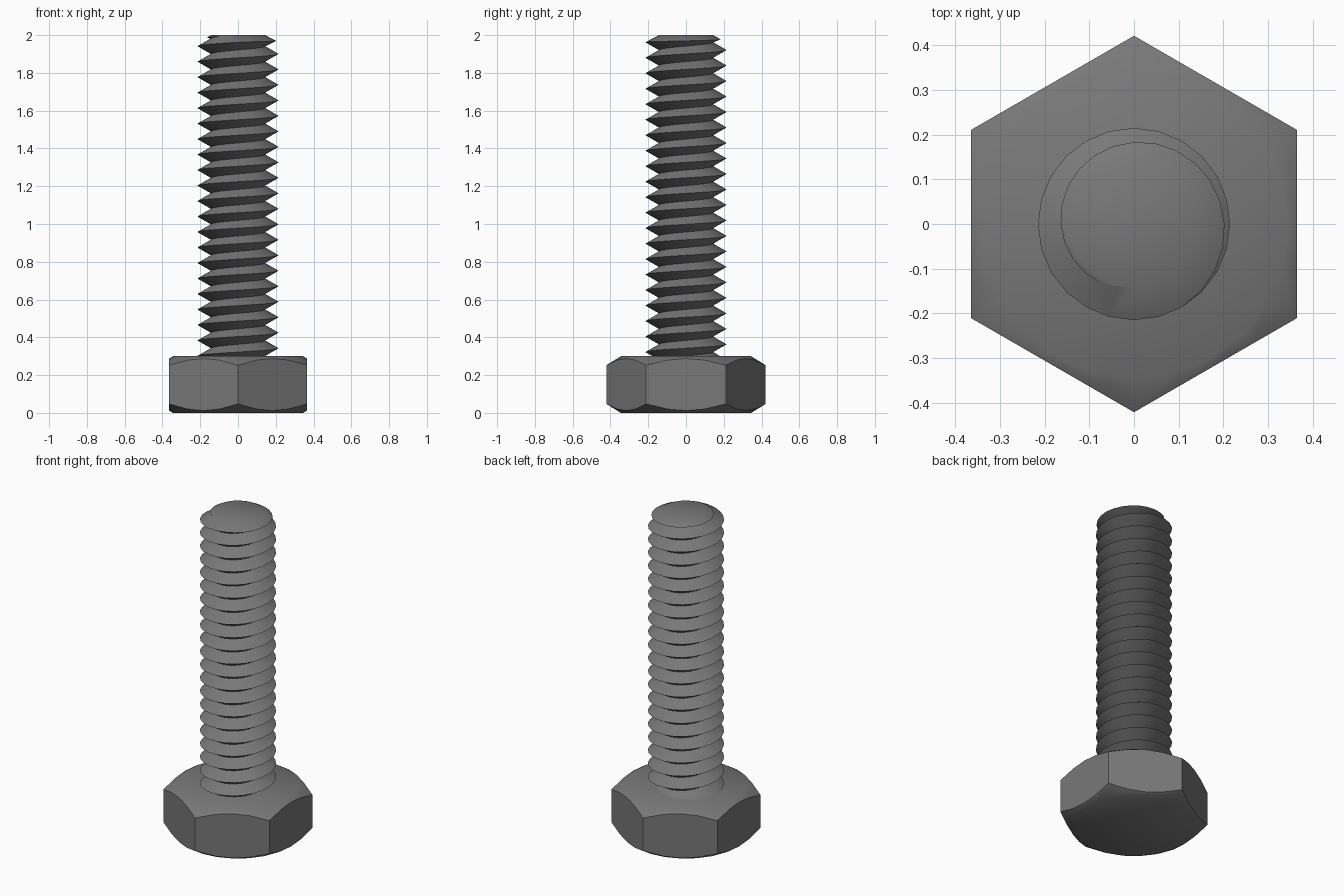
import bpy, bmesh, math

if "Cube" in bpy.data.objects:
    bpy.data.objects.remove(bpy.data.objects["Cube"])

STEEL = bpy.data.materials.new("dark steel")
STEEL.diffuse_color = (0.19, 0.19, 0.19, 1)
STEEL.use_nodes = True
STEEL.node_tree.nodes["Principled BSDF"].inputs["Base Color"].default_value = STEEL.diffuse_color

SEG = 24          # sides per full turn
HEAD_TOP = 0.30
TOP = 2.0


def polar(r, a, z):
    return (r * math.cos(a), r * math.sin(a), z)


def finish(bm, name):
    bmesh.ops.recalc_face_normals(bm, faces=bm.faces)
    mesh = bpy.data.meshes.new(name)
    bm.to_mesh(mesh)
    bm.free()
    mesh.materials.append(STEEL)
    ob = bpy.data.objects.new(name, mesh)
    bpy.context.collection.objects.link(ob)
    bpy.ops.object.select_all(action='DESELECT')
    ob.select_set(True)
    bpy.context.view_layer.objects.active = ob
    bpy.ops.object.shade_smooth_by_angle(angle=math.radians(35))


def hex_head():
    """Hexagonal prism with conical chamfers above and below."""
    bm = bmesh.new()
    flat, circle, slope = 0.365, 0.345, 0.62
    rings = [[], [], [], []]
    for i in range(SEG):
        a = 2 * math.pi * i / SEG
        off = (a + math.pi / 6) % (math.pi / 3) - math.pi / 6
        r = flat / math.cos(off)
        drop = (r - circle) * slope
        points = ((circle, 0), (r, drop), (r, HEAD_TOP - drop), (circle, HEAD_TOP))
        for ring, (radius, z) in zip(rings, points):
            ring.append(bm.verts.new(polar(radius, a, z)))
    for low, high in zip(rings, rings[1:]):
        for i in range(SEG):
            j = (i + 1) % SEG
            bm.faces.new((low[i], low[j], high[j], high[i]))
    bm.faces.new(rings[0])
    bm.faces.new(rings[3])
    finish(bm, "hex_head")


def threaded_shank():
    """V-shaped helical thread whose crest fades out over the last turn."""
    bm = bmesh.new()
    pitch, root_r, crest_r, turns = 0.082, 0.143, 0.215, 22
    start = 1.921 - pitch * (turns - 1)     # last turns begin inside the head
    steps = turns * SEG
    roots, crests = [], []
    for k in range(steps + SEG + 1):
        a = -math.pi / 2 + 2 * math.pi * k / SEG
        z = start + pitch * k / SEG
        roots.append(bm.verts.new(polar(root_r, a, min(z, TOP))))
        if k <= steps:
            t = max(0, (k - steps + SEG) / SEG)
            r = min(crest_r, 0.222 - 0.077 * t)
            cz = z + pitch / 2 if t == 0 else 1.964 + 0.034 * t ** 1.3
            crests.append(bm.verts.new(polar(r, a, cz)))
    for k in range(steps):
        bm.faces.new((roots[k], roots[k + 1], crests[k + 1], crests[k]))
        bm.faces.new((crests[k], crests[k + 1], roots[k + SEG + 1], roots[k + SEG]))
    # flat tip
    bm.faces.new(roots[steps + 1:steps + SEG + 1])
    bmesh.ops.remove_doubles(bm, verts=bm.verts, dist=0.0005)
    finish(bm, "threaded_shank")


hex_head()
threaded_shank()
